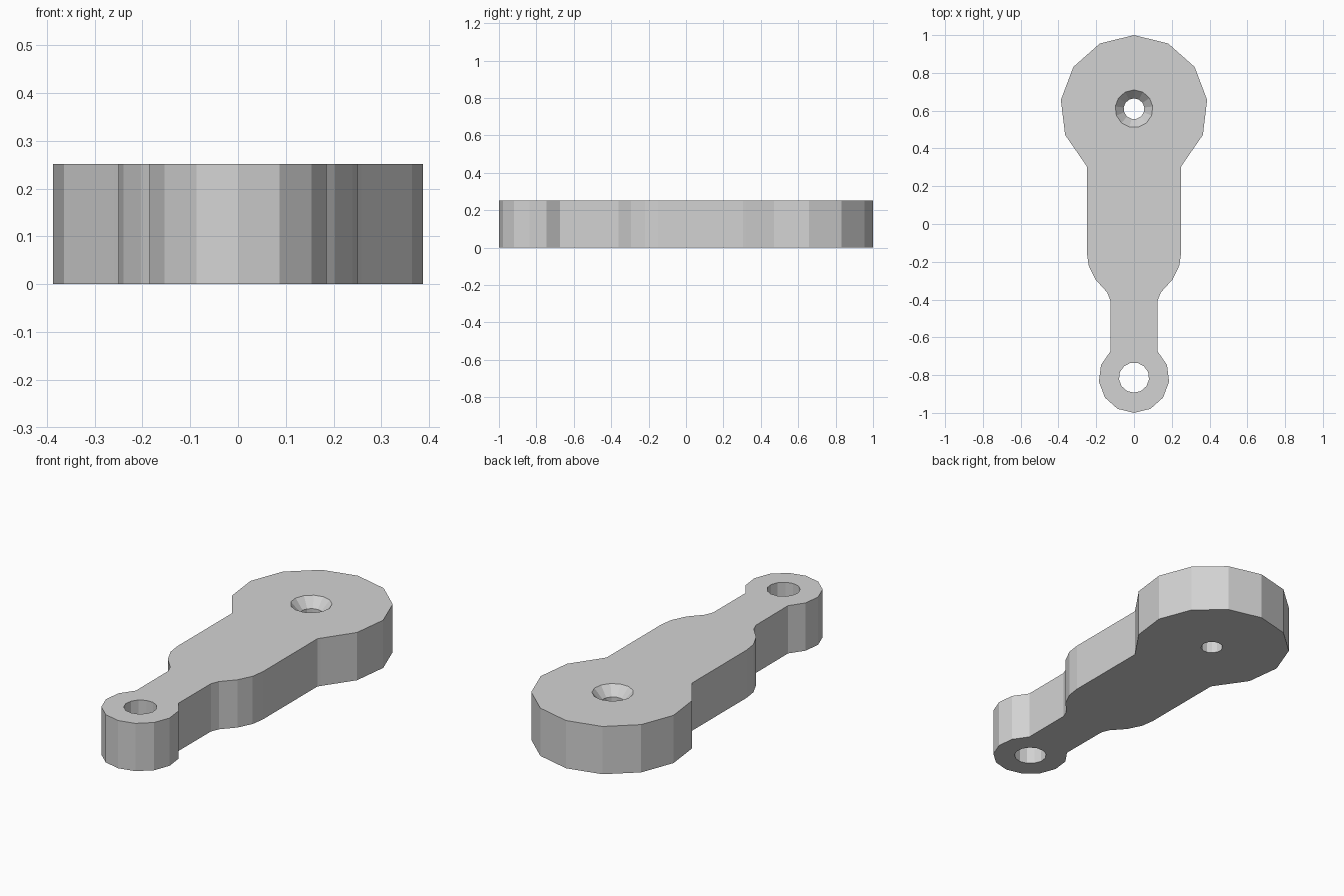
import bpy
import bmesh
from math import sin, cos, radians, tau

HEIGHT = 0.252
BIG_Y, BIG_R = 0.61, 0.39
SMALL_R = 0.187
SMALL_Y = SMALL_R - 1
SIDES = 13

cube = bpy.data.objects.get("Cube")
if cube:
    bpy.data.objects.remove(cube, do_unlink=True)

grey = bpy.data.materials.new("light grey")
grey.use_nodes = True
grey.diffuse_color = (0.65, 0.65, 0.65, 1)
grey.node_tree.nodes["Principled BSDF"].inputs["Base Color"].default_value = grey.diffuse_color


def arc(y, r, start, step, count):
    """Points around a centre on the long axis."""
    return [(r * cos(start + step * i), y + r * sin(start + step * i)) for i in range(count)]


def ring(bm, points, z):
    return [bm.verts.new((x, y, z)) for x, y in points]


def wall(bm, a, b):
    """Quads joining two rings of equal length."""
    for i in range(len(a)):
        j = (i + 1) % len(a)
        bm.faces.new((a[i], a[j], b[j], b[i]))


def cap(bm, rings):
    """Flat face bounded by an outline and its holes."""
    edges = [bm.edges.get((r[i - 1], r[i])) for r in rings for i in range(len(r))]
    bmesh.ops.triangle_fill(bm, use_beauty=True, use_dissolve=False, edges=edges)


# Right half of the outline: big head, tapering shank, small eye
step = tau / SIDES
head = arc(BIG_Y, BIG_R, radians(90), -step, 6)
shank = [(0.25, 0.305), (0.25, -0.15), (0.24, -0.22), (0.203, -0.295),
         (0.142, -0.362), (0.125, -0.405)]
eye = arc(SMALL_Y, SMALL_R, radians(-90), step, 6)[::-1]
half = head + shank + eye
outline = half + [(-x, y) for x, y in half[-2:0:-1]]

bm = bmesh.new()
bottom, top = ring(bm, outline, 0), ring(bm, outline, HEIGHT)
wall(bm, bottom, top)

# Plain hole through the small eye
hole = arc(SMALL_Y, 0.08, radians(-90), step, SIDES)
hole_bottom, hole_top = ring(bm, hole, 0), ring(bm, hole, HEIGHT)
wall(bm, hole_bottom, hole_top)

# Countersunk hole through the big head
bore = arc(BIG_Y, 0.055, radians(90), step, SIDES)
sink = arc(BIG_Y, 0.1, radians(90), step, SIDES)
bore_bottom, bore_top = ring(bm, bore, 0), ring(bm, bore, HEIGHT - 0.05)
sink_top = ring(bm, sink, HEIGHT)
wall(bm, bore_bottom, bore_top)
wall(bm, bore_top, sink_top)

cap(bm, [bottom, hole_bottom, bore_bottom])
cap(bm, [top, hole_top, sink_top])
bmesh.ops.recalc_face_normals(bm, faces=bm.faces)

mesh = bpy.data.meshes.new("lever_arm")
bm.to_mesh(mesh)
bm.free()
mesh.materials.append(grey)
bpy.context.collection.objects.link(bpy.data.objects.new("lever_arm", mesh))
